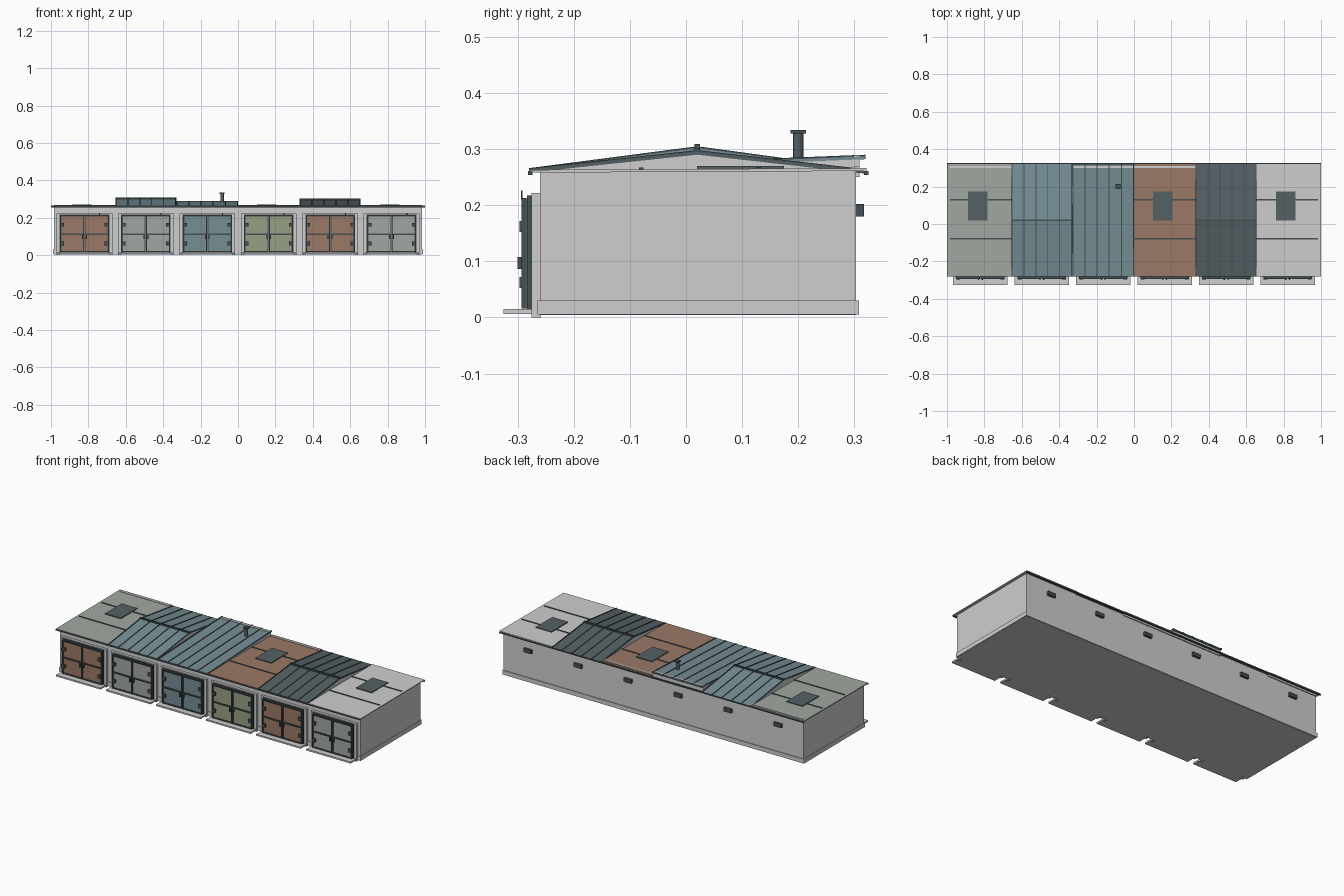
import bpy, bmesh, math
from mathutils import Matrix, Vector

if "Cube" in bpy.data.objects:
    bpy.data.objects.remove(bpy.data.objects["Cube"])


def material(name, rgb):
    m = bpy.data.materials.new(name)
    m.diffuse_color = (*rgb, 1)
    m.use_nodes = True
    m.node_tree.nodes["Principled BSDF"].inputs["Base Color"].default_value = m.diffuse_color
    return m


WHITE = material("pale concrete", (0.62, 0.62, 0.62))
GREY = material("silver grey", (0.36, 0.39, 0.36))
TEAL = material("dusty teal", (0.18, 0.27, 0.30))
BROWN = material("rust brown", (0.33, 0.19, 0.135))
OLIVE = material("olive", (0.31, 0.35, 0.23))
SLATE = material("slate", (0.09, 0.12, 0.13))
TRIM = material("dark metal", (0.06, 0.08, 0.085))


def finish(bm, name, mat):
    bmesh.ops.recalc_face_normals(bm, faces=bm.faces)
    me = bpy.data.meshes.new(name)
    bm.to_mesh(me)
    bm.free()
    me.materials.append(mat)
    ob = bpy.data.objects.new(name, me)
    bpy.context.collection.objects.link(ob)
    return ob


def boxes(name, mat, *ranges):
    """One object from boxes given as (x0, x1, y0, y1, z0, z1)."""
    bm = bmesh.new()
    for x0, x1, y0, y1, z0, z1 in ranges:
        centre = Vector(((x0 + x1) / 2, (y0 + y1) / 2, (z0 + z1) / 2))
        size = Matrix.Diagonal((x1 - x0, y1 - y0, z1 - z0, 1))
        bmesh.ops.create_cube(bm, size=1, matrix=Matrix.Translation(centre) @ size)
    return finish(bm, name, mat)


def extrusions(name, mat, profile, spans):
    """Extrude a (y, z) outline along x over each span."""
    bm = bmesh.new()
    for x0, x1 in spans:
        face = bm.faces.new([bm.verts.new((x0, y, z)) for y, z in profile])
        ext = bmesh.ops.extrude_face_region(bm, geom=[face])["geom"]
        bmesh.ops.translate(bm, vec=(x1 - x0, 0, 0),
                            verts=[v for v in ext if isinstance(v, bmesh.types.BMVert)])
    return finish(bm, name, mat)


def sheet(line, up, down):
    """Closed outline around a roof line."""
    return [(y, z + up) for y, z in line] + [(y, z - down) for y, z in reversed(line)]


def height(line, y):
    for (y0, z0), (y1, z1) in zip(line, line[1:]):
        if y0 <= y <= y1:
            return z0 + (z1 - z0) * (y - y0) / (y1 - y0)


# Main block and plinth
boxes("garage_walls", WHITE, (-0.985, 0.985, -0.26, 0.303, 0.004, 0.25))
boxes("plinth", WHITE, (-0.99, 0.99, -0.265, 0.308, 0.005, 0.03))

# Gutters along front and rear eaves
boxes("gutters", TRIM, (-1, 1, -0.282, -0.274, 0.254, 0.261),
      (-1, 1, 0.317, 0.325, 0.254, 0.261))

# Roof lines, as (y, z) points
FLAT = [(-0.28, 0.263), (0.322, 0.266)]
HIGH_GABLE = [(-0.28, 0.263), (0.02, 0.302), (0.322, 0.261)]
LOW_GABLE = [(-0.28, 0.263), (0.02, 0.295), (0.322, 0.261)]
LEAN_TO = [(-0.28, 0.263), (0.32, 0.287)]

edges = [-1, -0.656, -0.33, 0, 0.328, 0.656, 1]
roofs = [(FLAT, GREY), (HIGH_GABLE, TEAL), (LEAN_TO, TEAL),
         (FLAT, BROWN), (LOW_GABLE, SLATE), (FLAT, WHITE)]

for i, (line, mat) in enumerate(roofs):
    x0, x1 = edges[i], edges[i + 1]
    n = i + 1
    extrusions(f"roof_sheet_{n}", mat, sheet(line, 0, 0.005), [(x0, x1)])

    # Wall infill up to the underside of the roof
    a, b = max(x0, -0.985), min(x1, 0.985)
    under = [(y, height(line, y) - 0.003) for y in (-0.26, 0.02, 0.303)]
    extrusions(f"upper_wall_{n}", WHITE, [(-0.26, 0.25)] + under + [(0.303, 0.25)], [(a, b)])

    if line is FLAT:
        # Cross seams and a rooflight
        boxes(f"roof_joints_{n}", TRIM, *[
            (a, b, y - 0.004, y + 0.004, 0.262, height(line, y) + 0.003) for y in (-0.08, 0.13)])
        mid = (-0.835, 0, 0, 0.153, 0, 0.812)[i]
        boxes(f"rooflight_{n}", SLATE, (mid - 0.052, mid + 0.052, 0.02, 0.175, 0.262, 0.2695))
    else:
        # Standing seams running down the slope
        xs = [x0 + 0.003 + (x1 - x0 - 0.006) * k / 5 for k in range(6)]
        extrusions(f"standing_seams_{n}", TRIM, sheet(line, 0.003, 0.004),
                   [(x - 0.0025, x + 0.0025) for x in xs])
        if line is not LEAN_TO:
            z = height(line, 0.02)
            boxes(f"ridge_cap_{n}", TRIM, (x0, x1, 0.015, 0.025, z - 0.006, z + 0.007))

# Rear parapet strips
boxes("rear_parapet", WHITE, (-0.985, -0.656, 0.299, 0.309, 0.25, 0.269),
      (0, 0.328, 0.299, 0.309, 0.25, 0.269),
      (-0.33, 0, 0.299, 0.309, 0.25, 0.2885))

# Chimney pipe with a square cap
bm = bmesh.new()
bmesh.ops.create_cone(bm, cap_ends=True, segments=12, radius1=0.009, radius2=0.009,
                      depth=0.06, matrix=Matrix.Translation((-0.085, 0.2, 0.3)))
finish(bm, "chimney_pipe", SLATE)
boxes("chimney_cap", TRIM, (-0.099, -0.071, 0.186, 0.214, 0.328, 0.334))

# Doors, one set per bay
for i, mat in enumerate([BROWN, GREY, TEAL, OLIVE, BROWN, GREY]):
    c = (i - 2.5) * 0.3285
    n = i + 1
    # Concrete surround and sill
    boxes(f"door_surround_{n}", WHITE,
          (c - 0.149, c - 0.133, -0.275, -0.258, 0, 0.222),
          (c + 0.133, c + 0.149, -0.275, -0.258, 0, 0.222),
          (c - 0.133, c + 0.133, -0.275, -0.258, 0.217, 0.222))
    boxes(f"door_sill_{n}", WHITE, (c - 0.146, c + 0.146, -0.325, -0.258, 0.006, 0.015))
    # Fixed outer frame
    frame = [(c - 0.133, c + 0.133, -0.283, -0.258, 0.210, 0.217)]
    panels, rails, iron = [], [], []
    for s in (-1, 1):
        def span(p, q):
            return tuple(sorted((c + s * p, c + s * q)))
        frame.append((*span(0.126, 0.133), -0.283, -0.258, 0.015, 0.210))
        panels.append((*span(0.001, 0.126), -0.287, -0.26, 0.016, 0.210))
        # Leaf edges and middle rail
        for z0, z1 in ((0.016, 0.021), (0.108, 0.115), (0.207, 0.213)):
            rails.append((*span(0.001, 0.13), -0.293, -0.284, z0, z1))
        for p, q in ((0.001, 0.006), (0.123, 0.13)):
            rails.append((*span(p, q), -0.2928, -0.284, 0.016, 0.213))
        # Hinges and handles
        for z in (0.062, 0.162):
            iron.append((*span(0.108, 0.128), -0.297, -0.286, z - 0.010, z + 0.010))
        iron.append((*span(0.007, 0.013), -0.3, -0.286, 0.086, 0.108))
    # Top latch
    iron.append((c + 0.078, c + 0.084, -0.294, -0.291, 0.210, 0.226))
    boxes(f"door_frame_{n}", TRIM, *frame)
    boxes(f"door_leaves_{n}", mat, *panels)
    boxes(f"door_rails_{n}", TRIM, *rails)
    boxes(f"door_ironwork_{n}", TRIM, *iron)
    # Rear wall vent
    boxes(f"rear_vent_{n}", TRIM, (c - 0.025, c + 0.025, 0.30, 0.317, 0.18, 0.202))
